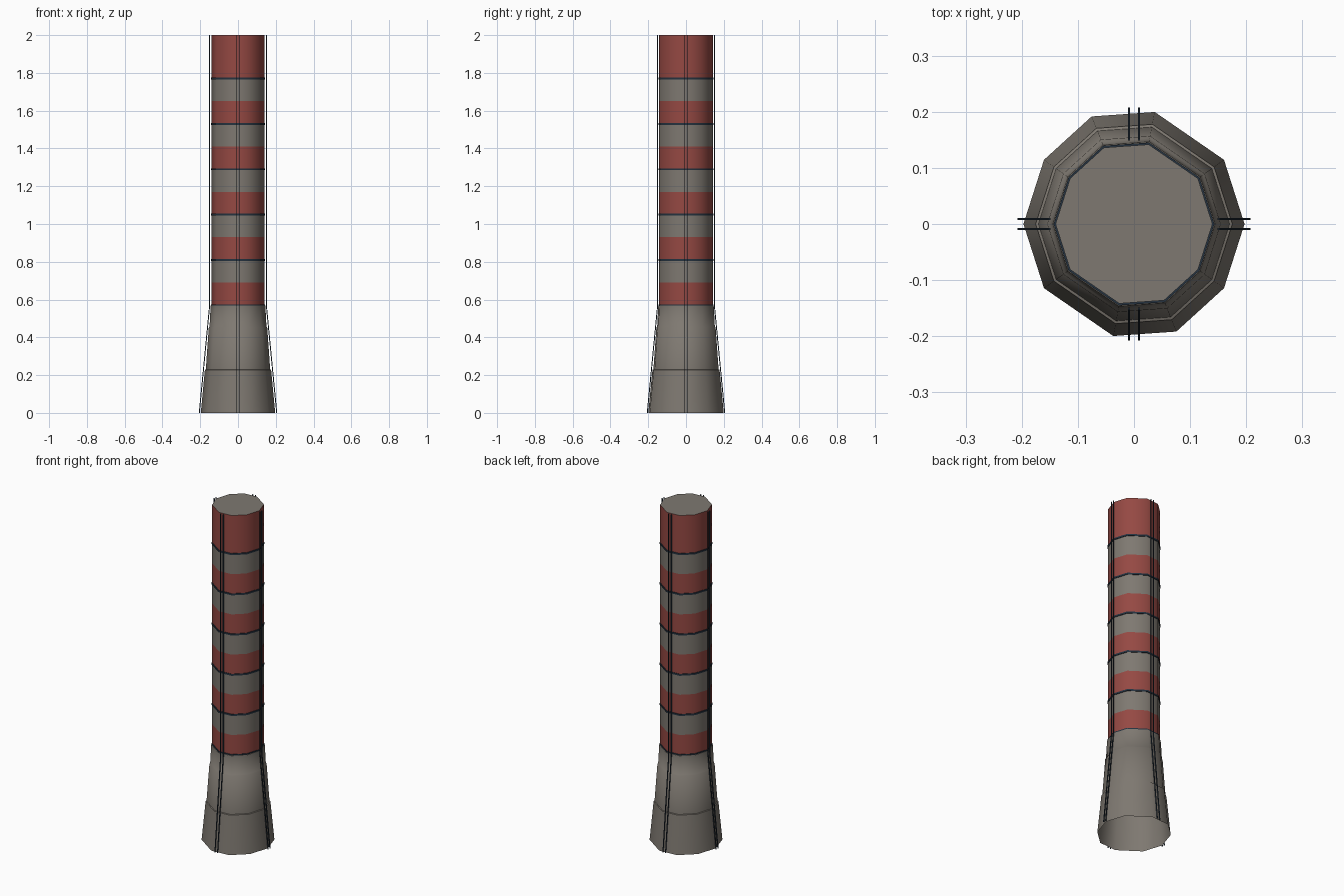
import bpy, bmesh, math

if "Cube" in bpy.data.objects:
    bpy.data.objects.remove(bpy.data.objects["Cube"])


def material(name, rgb):
    m = bpy.data.materials.new(name)
    m.diffuse_color = (*rgb, 1)
    m.use_nodes = True
    m.node_tree.nodes["Principled BSDF"].inputs["Base Color"].default_value = m.diffuse_color
    return m


GREY = material("concrete grey", (0.21, 0.19, 0.165))
RED = material("faded red", (0.30, 0.066, 0.056))
BLUE = material("dark steel blue", (0.018, 0.032, 0.05))

# slightly uneven ten-sided outline
HALF = [(0, 0.985), (35.5, 0.985), (79.5, 1.015), (111.5, 1.03), (144.5, 0.985)]
RING = HALF + [(a + 180, r) for a, r in HALF]


def lathe(name, profile, mats, rule, cap=False):
    """Sweep (radius, z) points round the ten-sided outline."""
    bm = bmesh.new()
    rings = []
    for r, z in profile:
        rings.append([bm.verts.new((r * k * math.cos(math.radians(a)),
                                    r * k * math.sin(math.radians(a)), z)) for a, k in RING])
    n = len(RING)
    for lo, hi in zip(rings, rings[1:]):
        for i in range(n):
            f = bm.faces.new((lo[i], lo[(i + 1) % n], hi[(i + 1) % n], hi[i]))
            f.material_index = rule(f.calc_center_median().z)
    if cap:
        bm.faces.new(rings[-1])
    finish(name, bm, mats, math.radians(55))


def finish(name, bm, mats, smooth=None):
    me = bpy.data.meshes.new(name)
    bm.to_mesh(me)
    bm.free()
    for m in mats:
        me.materials.append(m)
    ob = bpy.data.objects.new(name, me)
    bpy.context.collection.objects.link(ob)
    if smooth:
        bpy.ops.object.select_all(action='DESELECT')
        ob.select_set(True)
        bpy.context.view_layer.objects.active = ob
        bpy.ops.object.shade_smooth_by_angle(angle=smooth)


# flared base with small ledges, open underneath
lathe("flared_base", [(0.2, 0), (0.178, 0.228), (0.173, 0.23), (0.157, 0.453),
                      (0.153, 0.456), (0.147, 0.568), (0.142, 0.57)], [GREY], lambda z: 0)

# striped shaft, capped on top
levels = [0.57 + 0.12 * i for i in range(12)] + [2.0]


def stripe(z):
    return 1 if z > 1.77 or int((z - 0.57) / 0.12) % 2 == 0 else 0


lathe("striped_shaft", [(0.142, z) for z in levels], [GREY, RED], stripe, cap=True)

# thin steel hoops below each red stripe
for i in range(6):
    z = 0.57 + 0.24 * i
    lathe("hoop_%d" % (i + 1), [(0.141, z - 0.005), (0.1455, z - 0.005),
                                (0.1455, z + 0.005), (0.141, z + 0.005)], [BLUE], lambda z: 0)

# pairs of rails running up all four sides
PATH = [(0.205, 0), (0.151, 0.56), (0.151, 2.0)]
W, D = 0.0018, 0.0025
for side in range(4):
    bm = bmesh.new()
    ca, sa = math.cos(side * math.pi / 2), math.sin(side * math.pi / 2)
    for off in (-0.0085, 0.0085):
        rings = []
        for r, z in PATH:
            corners = [(r - D, off - W), (r + D, off - W), (r + D, off + W), (r - D, off + W)]
            rings.append([bm.verts.new((x * ca - y * sa, x * sa + y * ca, z)) for x, y in corners])
        for lo, hi in zip(rings, rings[1:]):
            for i in range(4):
                bm.faces.new((lo[i], lo[(i + 1) % 4], hi[(i + 1) % 4], hi[i]))
        bm.faces.new(rings[0][::-1])
        bm.faces.new(rings[-1])
    finish("rail_pair_%d" % (side + 1), bm, [BLUE])
